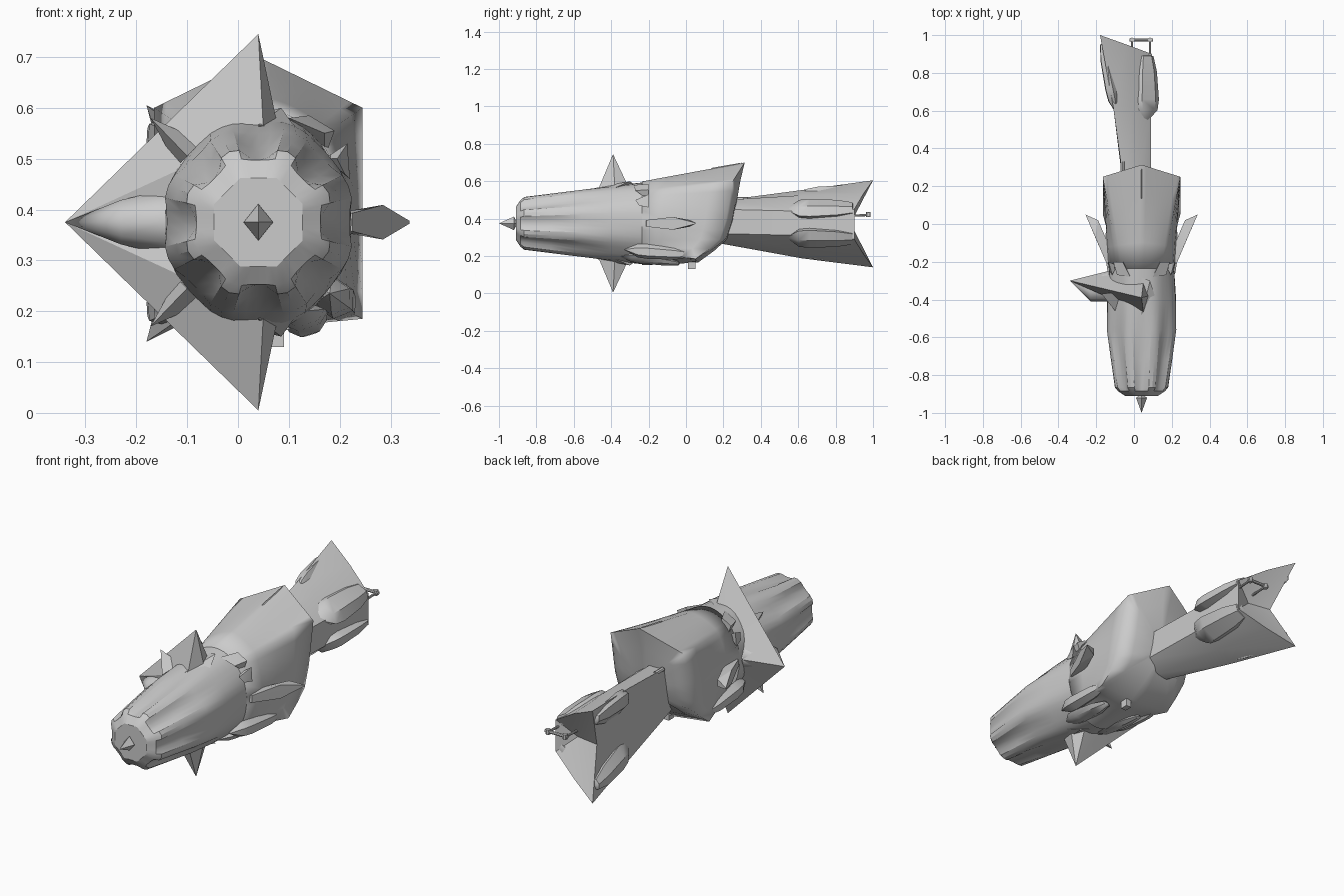
import bpy, bmesh, math
from mathutils import Vector

if "Cube" in bpy.data.objects:
    bpy.data.objects.remove(bpy.data.objects["Cube"])

CX, CZ = 0.04, 0.375
hull_mat = bpy.data.materials.new("plain_grey")
hull_mat.diffuse_color = (0.6, 0.6, 0.6, 1)
hull_mat.use_nodes = True
hull_mat.node_tree.nodes["Principled BSDF"].inputs["Base Color"].default_value = hull_mat.diffuse_color


def finish(name, bm, angle=30):
    bmesh.ops.remove_doubles(bm, verts=bm.verts, dist=1e-5)
    bmesh.ops.recalc_face_normals(bm, faces=bm.faces)
    me = bpy.data.meshes.new(name)
    bm.to_mesh(me)
    bm.free()
    ob = bpy.data.objects.new(name, me)
    me.materials.append(hull_mat)
    bpy.context.collection.objects.link(ob)
    bpy.ops.object.select_all(action='DESELECT')
    ob.select_set(True)
    bpy.context.view_layer.objects.active = ob
    bpy.ops.object.shade_smooth_by_angle(angle=math.radians(angle))
    return ob


def loft(name, loops, start=None, end=None, angle=30):
    """Skin equal-length loops; each end closes to a point or a flat cap."""
    bm = bmesh.new()
    rings = [[bm.verts.new(p) for p in loop] for loop in loops]
    n = len(rings[0])
    for a, b in zip(rings, rings[1:]):
        for i in range(n):
            j = (i + 1) % n
            bm.faces.new((a[i], a[j], b[j], b[i]))
    for ring, tip in ((rings[0], start), (rings[-1], end)):
        if tip is None:
            bm.faces.new(ring)
        else:
            v = bm.verts.new(tip)
            for i in range(n):
                bm.faces.new((ring[i], ring[(i + 1) % n], v))
    return finish(name, bm, angle)


def hull(name, points, angle=20):
    bm = bmesh.new()
    for p in points:
        bm.verts.new(p)
    bmesh.ops.convex_hull(bm, input=bm.verts)
    loose = [v for v in bm.verts if not v.link_faces]
    bmesh.ops.delete(bm, geom=loose, context='VERTS')
    return finish(name, bm, angle)


def pod(name, a, b, w, h, roll=0.0, sides=6, blunt=0.45):
    """Tapered faceted pod from point a to point b."""
    a, b = Vector(a), Vector(b)
    loops = []
    for t, s in ((0.2, 0.9), (0.35, 1), (0.75, 0.85), (0.97, blunt)):
        c = a.lerp(b, t)
        ring = []
        for i in range(sides):
            q = 2 * math.pi * i / sides
            u, v = w * s * math.cos(q), h * s * math.sin(q)
            ring.append(c + Vector((u * math.cos(roll) - v * math.sin(roll), 0,
                                    u * math.sin(roll) + v * math.cos(roll))))
        loops.append(ring)
    return loft(name, loops, start=a, end=b, angle=40)


# ribbed front body: octagonal nose face, eight ridges fading toward the middle
N = 48


def ribbed(y, rx, rz, depth):
    pts = []
    for i in range(N):
        q = 2 * math.pi * i / N
        k = (0, 0.15, 0.85, 1, 0.85, 0.15)[i % 6]
        pts.append((CX + (rx - depth * (1 - k)) * math.sin(q), y,
                    CZ + (rz - depth * (1 - k)) * math.cos(q)))
    return pts


def octagon(y, r):
    pts = []
    for i in range(N):
        d = (i % 6) * math.pi / 24 - math.pi / 8
        rr = r * math.cos(math.pi / 8) / math.cos(math.pi / 8 - abs(d))
        q = 2 * math.pi * i / N
        pts.append((CX + rr * math.sin(q), y, CZ + rr * math.cos(q)))
    return pts


loft("front_body", [octagon(-0.91, 0.094), ribbed(-0.885, 0.13, 0.13, 0.008),
                    ribbed(-0.865, 0.15, 0.15, 0.026),
                    ribbed(-0.72, 0.171, 0.168, 0.022),
                    ribbed(-0.56, 0.192, 0.187, 0.012),
                    ribbed(-0.4, 0.187, 0.204, 0.004),
                    ribbed(-0.2, 0.17, 0.222, 0)], angle=25)

# nose spike
loft("nose_spike", [[(CX + 0.029, -0.92, CZ), (CX, -0.92, CZ + 0.036),
                     (CX - 0.029, -0.92, CZ), (CX, -0.92, CZ - 0.036)]],
     start=(CX, -1.0, CZ), end=(CX, -0.9, CZ))

# rear body: oval section changing to a six-cornered one with a slanted back
CORNERS = [(0, 0.325), (0.205, 0.225), (0.205, -0.19), (0, -0.21),
           (-0.205, -0.19), (-0.205, 0.225)]


def six_corner(i, per=8):
    a, b = CORNERS[i // per], CORNERS[(i // per + 1) % 6]
    t = (i % per) / per
    return a[0] + (b[0] - a[0]) * t, a[1] + (b[1] - a[1]) * t


def back_y(z):
    pts = [(-0.22, 0.05), (-0.1, 0.215), (0.02, 0.255), (0.225, 0.29), (0.33, 0.315)]
    for (z0, y0), (z1, y1) in zip(pts, pts[1:]):
        if z <= z1:
            return y0 + (y1 - y0) * (z - z0) / (z1 - z0)
    return pts[-1][1]


def rear_ring(t, shrink=1.0):
    ring = []
    for i in range(48):
        x, z = six_corner(i)
        q = math.atan2(x, z)
        z *= shrink
        yb = back_y(z) - 0.04 * min(1, abs(x) / 0.205) * shrink ** 2
        x *= shrink
        if t < 1:
            rx, rz = 0.174 * math.sin(q), 0.224 * math.cos(q)
            x, z = rx + (x - rx) * t, rz + (z - rz) * t
        ring.append((CX + x, -0.235 + (yb + 0.235) * t, CZ + z))
    return ring


loft("rear_body", [rear_ring(t) for t in (0, 0.25, 0.5, 0.75, 1)]
     + [rear_ring(1, s) for s in (0.7, 0.4)],
     end=(CX, back_y(0), CZ), angle=85)

# tail: narrow root flaring to two swept tips and a notched end
tail_root = [(-0.05, 0.18, 0.495), (0.02, 0.2, 0.5), (0.09, 0.2, 0.45),
             (0.09, 0.2, 0.32), (0.02, 0.2, 0.265), (-0.05, 0.18, 0.268),
             (-0.055, 0.18, 0.385)]
tail_mid = [(-0.11, 0.62, 0.553), (-0.01, 0.62, 0.525), (0.09, 0.62, 0.44),
            (0.09, 0.62, 0.31), (-0.01, 0.62, 0.225), (-0.11, 0.62, 0.188),
            (-0.105, 0.62, 0.375)]
tail_end = [(-0.18, 1.0, 0.605), (-0.04, 0.95, 0.535), (0.095, 0.9, 0.45),
            (0.095, 0.9, 0.29), (-0.04, 0.95, 0.21), (-0.18, 1.0, 0.14),
            (-0.12, 0.88, 0.375)]
loft("tail", [tail_root, tail_mid, tail_end], end=(0.0, 0.86, 0.375), angle=35)

# tail pods, upper and lower on both flanks
for s, tag in ((1, "upper"), (-1, "lower")):
    pod("tail_pod_right_" + tag, (0.06, 0.53, CZ + s * 0.075),
        (0.06, 0.9, CZ + s * 0.08), 0.082, 0.046, -s * 0.5, blunt=0.6)
    pod("tail_pod_left_" + tag, (-0.085, 0.57, CZ + s * 0.125),
        (-0.165, 0.96, CZ + s * 0.165), 0.04, 0.062, s * 0.3)


# tail handle
def rod(name, a, b, r):
    a, b = Vector(a), Vector(b)
    bm = bmesh.new()
    bmesh.ops.create_cone(bm, cap_ends=True, segments=8, radius1=r, radius2=r,
                          depth=(b - a).length)
    rot = (b - a).to_track_quat('Z', 'Y').to_matrix()
    for v in bm.verts:
        v.co = rot @ v.co + (a + b) / 2
    finish(name, bm)


for x, tag in ((-0.01, "left"), (0.085, "right")):
    rod("handle_post_" + tag, (x, 0.87, 0.415), (x, 0.98, 0.42), 0.006)
    rod("handle_knob_" + tag, (x, 0.975, 0.41), (x, 0.975, 0.435), 0.012)
rod("handle_bar", (-0.025, 0.975, 0.423), (0.1, 0.975, 0.423), 0.008)
rod("tail_root_pin", (-0.06, 0.27, 0.505), (-0.06, 0.33, 0.505), 0.011)

# sheet fins: sharp outer edge from the top or bottom tip to the left tip
for s, tag in ((1, "upper"), (-1, "lower")):
    P = lambda x, y, dz: (x, y, CZ + s * dz)
    hull("sheet_fin_" + tag, [P(0.04, -0.39, 0.37), P(-0.34, -0.30, 0),
                              P(0.05, -0.47, 0.18), P(0.08, -0.38, 0.18),
                              P(0.05, -0.31, 0.2), P(-0.14, -0.37, 0),
                              P(-0.14, -0.25, 0)])
    # small slanted spikes beside the sheet fins
    hull("side_spike_" + tag, [P(-0.172, -0.37, 0.205), P(-0.10, -0.46, 0.13),
                               P(-0.12, -0.36, 0.11), P(-0.07, -0.36, 0.16)])
    # toothed armour at the fin foot
    hull("fin_foot_" + tag, [P(0.04, -0.48, 0.19), P(0.11, -0.38, 0.19),
                             P(0.085, -0.3, 0.225), P(0.03, -0.28, 0.21),
                             P(0.06, -0.4, 0.14)])

# left cone where the sheet fins meet, blunt toward the front
loft("left_cone", [[(x, yc + ry * math.cos(q), CZ + rz * math.sin(q))
                    for q in [2 * math.pi * i / 10 for i in range(10)]]
                   for x, yc, ry, rz in ((-0.14, -0.33, 0.08, 0.068),
                                         (-0.23, -0.345, 0.064, 0.046))],
     end=(-0.34, -0.30, CZ), angle=50)

# swept side blades, body armour and pods on both flanks
for s, tag in ((1, "right"), (-1, "left")):
    Q = lambda x, y, z: (CX + s * x, y, z)
    outline = [(0.15, -0.22, 0.012), (0.185, -0.21, 0.018), (0.245, -0.07, 0.034),
               (0.297, 0.05, 0.003), (0.23, 0.02, 0.018), (0.165, -0.13, 0.02)]
    hull("side_blade_" + tag, [Q(x, y, CZ + k * h) for x, y, h in outline
                               for k in (1, -1)])
    pod("lower_pod_" + tag, Q(0.14, -0.33, 0.235), Q(0.165, 0.03, 0.21),
        0.045, 0.04, -s * 0.6)
    pod("belly_pod_" + tag, Q(0.09, -0.36, 0.2), Q(0.1, -0.03, 0.16),
        0.045, 0.022, s * 0.3)
    hull("shoulder_plate_" + tag, [Q(0.06, -0.28, 0.58), Q(0.13, -0.27, 0.55),
                                   Q(0.15, -0.2, 0.555), Q(0.1, -0.2, 0.585),
                                   Q(0.09, -0.2, 0.52), Q(0.13, -0.2, 0.5)])
    hull("flank_plate_" + tag, [Q(0.155, -0.27, 0.5), Q(0.175, -0.2, 0.53),
                                Q(0.18, -0.2, 0.46), Q(0.13, -0.22, 0.5),
                                Q(0.17, -0.25, 0.47)])

# crest and belly block
hull("crest", [(CX, 0.1, 0.64), (CX - 0.02, 0.13, 0.64), (CX + 0.02, 0.13, 0.64),
               (CX, 0.3, 0.70), (CX, 0.14, 0.672)])
hull("belly_block", [(x, y, z) for x in (0.06, 0.09) for y in (0.01, 0.05)
                     for z in (0.13, 0.19)])
